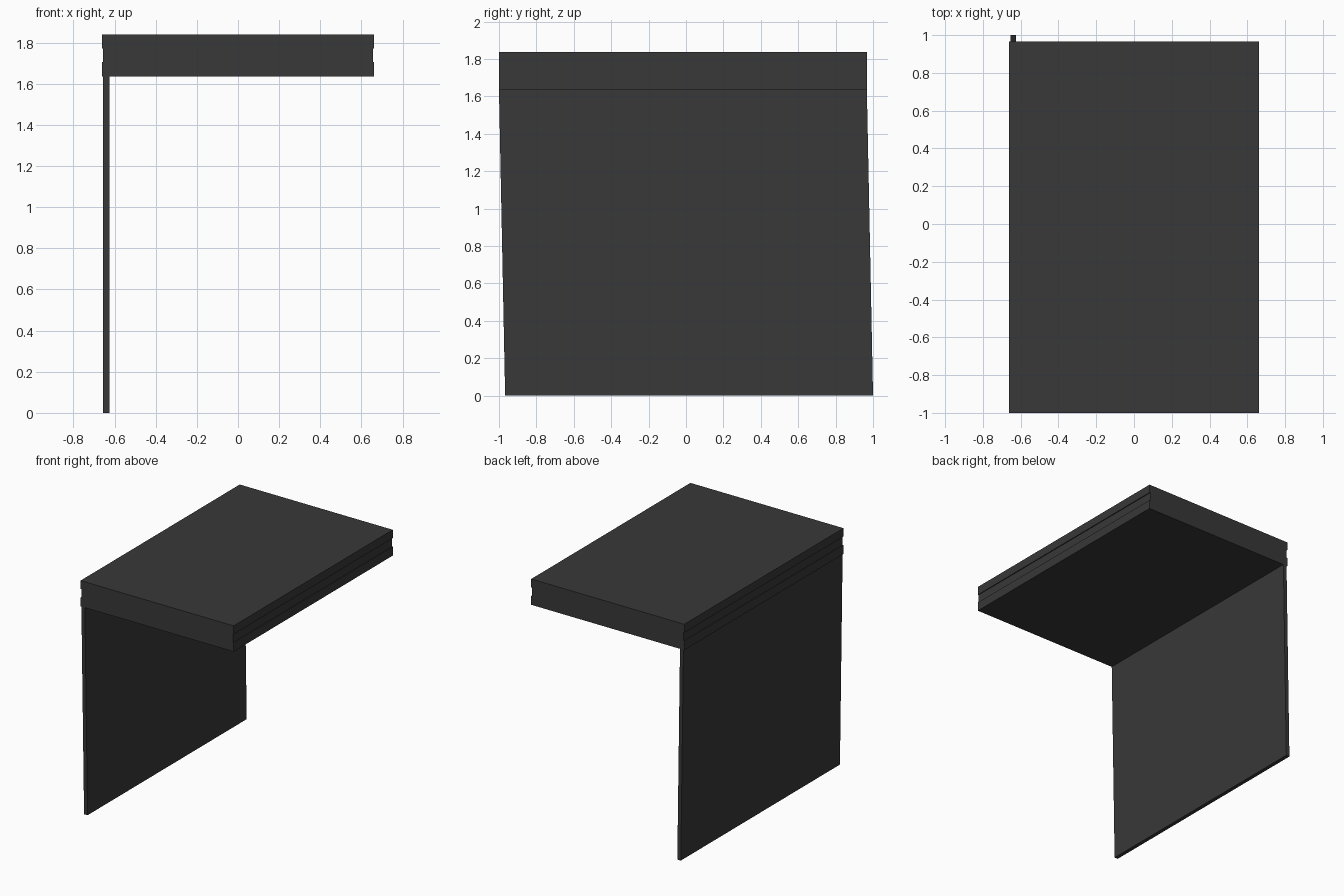
import bpy

if "Cube" in bpy.data.objects:
    bpy.data.objects.remove(bpy.data.objects["Cube"])

# Dark charcoal finish shared by both parts
dark = bpy.data.materials.new("dark_finish")
dark.diffuse_color = (0.04, 0.04, 0.04, 1)
dark.use_nodes = True
dark.node_tree.nodes["Principled BSDF"].inputs["Base Color"].default_value = dark.diffuse_color


def prism(name, bottom, top):
    """Solid joining two matching loops of points."""
    n = len(bottom)
    faces = [tuple(reversed(range(n))), tuple(range(n, 2 * n))]
    faces += [(i, (i + 1) % n, n + (i + 1) % n, n + i) for i in range(n)]
    mesh = bpy.data.meshes.new(name)
    mesh.from_pydata(bottom + top, [], faces)
    mesh.update()
    mesh.materials.append(dark)
    ob = bpy.data.objects.new(name, mesh)
    bpy.context.collection.objects.link(ob)
    return ob


# Table top: slab section with a shallow groove along both long sides
W, G = 0.662, 0.655
right = [(W, 1.636), (W, 1.706), (G, 1.706), (G, 1.772), (W, 1.772), (W, 1.838)]
section = right + [(-x, z) for x, z in reversed(right)]
prism("table_top",
      [(x, -1.0, z) for x, z in section],
      [(x, 0.967, z) for x, z in section])


# Side panel: thin sheet leaning slightly backward towards its foot
def panel_loop(y0, y1, z):
    return [(-0.655, y0, z), (-0.625, y0, z), (-0.625, y1, z), (-0.655, y1, z)]


prism("side_panel", panel_loop(-0.967, 1.0, 0.0), panel_loop(-1.0, 0.967, 1.636))
